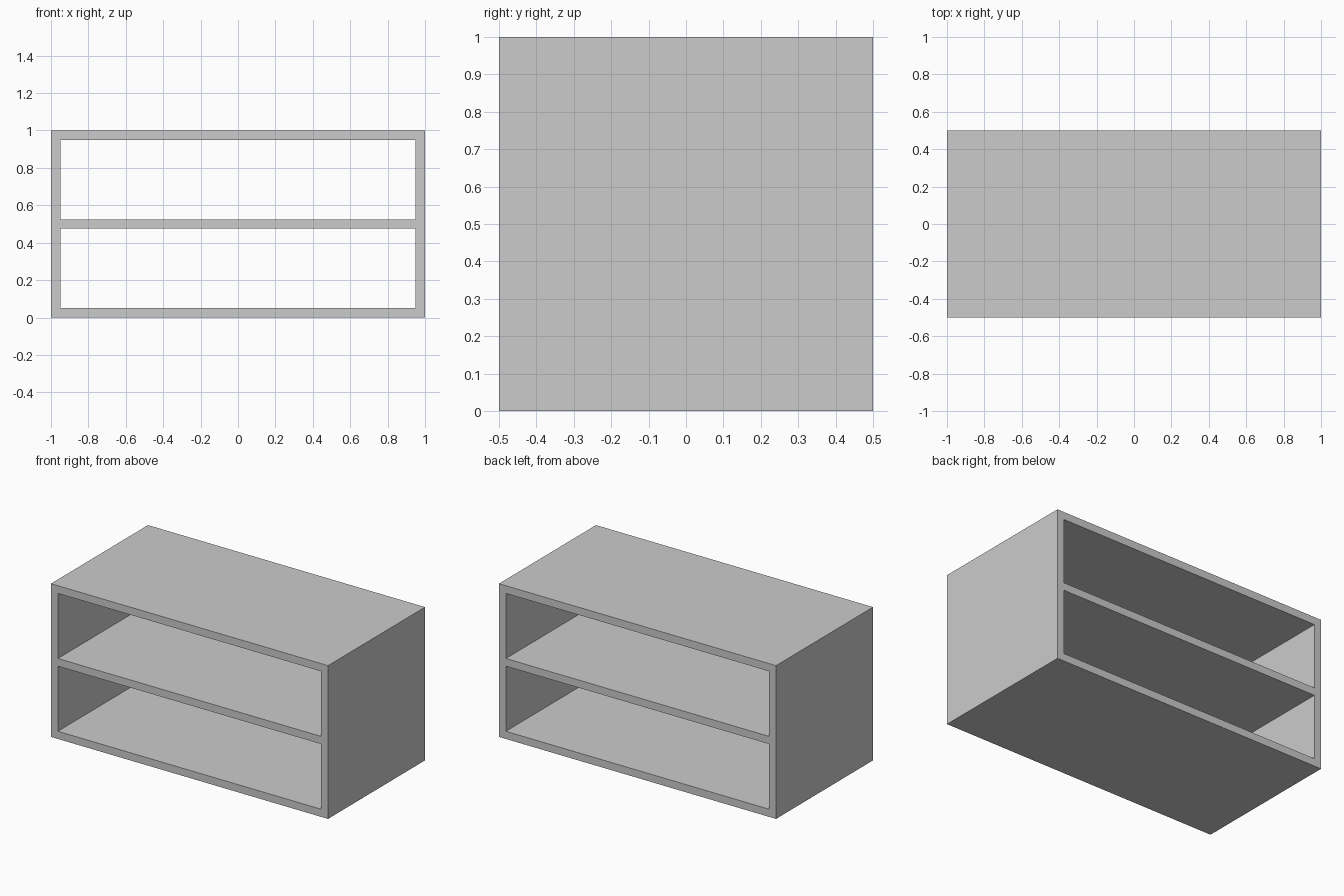
import bpy, bmesh

if "Cube" in bpy.data.objects:
    bpy.data.objects.remove(bpy.data.objects["Cube"])

W, D, H, T = 2.0, 1.0, 1.0, 0.05  # width, depth, height, board thickness


def finish(name, bm):
    bmesh.ops.recalc_face_normals(bm, faces=bm.faces)
    mesh = bpy.data.meshes.new(name)
    bm.to_mesh(mesh)
    bm.free()
    obj = bpy.data.objects.new(name, mesh)
    bpy.context.collection.objects.link(obj)
    return obj


def rect(bm, x, z0, z1):
    return [bm.verts.new((px, -D / 2, pz))
            for px, pz in ((-x, z0), (x, z0), (x, z1), (-x, z1))]


def extrude_back(bm):
    ext = bmesh.ops.extrude_face_region(bm, geom=bm.faces[:])
    verts = [v for v in ext["geom"] if isinstance(v, bmesh.types.BMVert)]
    bmesh.ops.translate(bm, verts=verts, vec=(0, D, 0))


# Outer case: mitred rectangular ring, open at front and back
bm = bmesh.new()
outer = rect(bm, W / 2, 0, H)
inner = rect(bm, W / 2 - T, T, H - T)
for i in range(4):
    j = (i + 1) % 4
    bm.faces.new((outer[i], outer[j], inner[j], inner[i]))
extrude_back(bm)
finish("cabinet_case", bm)

# Middle shelf: full-depth board between the side walls
bm = bmesh.new()
bm.faces.new(rect(bm, W / 2 - T, H / 2 - T / 2, H / 2 + T / 2))
extrude_back(bm)
finish("middle_shelf", bm)
